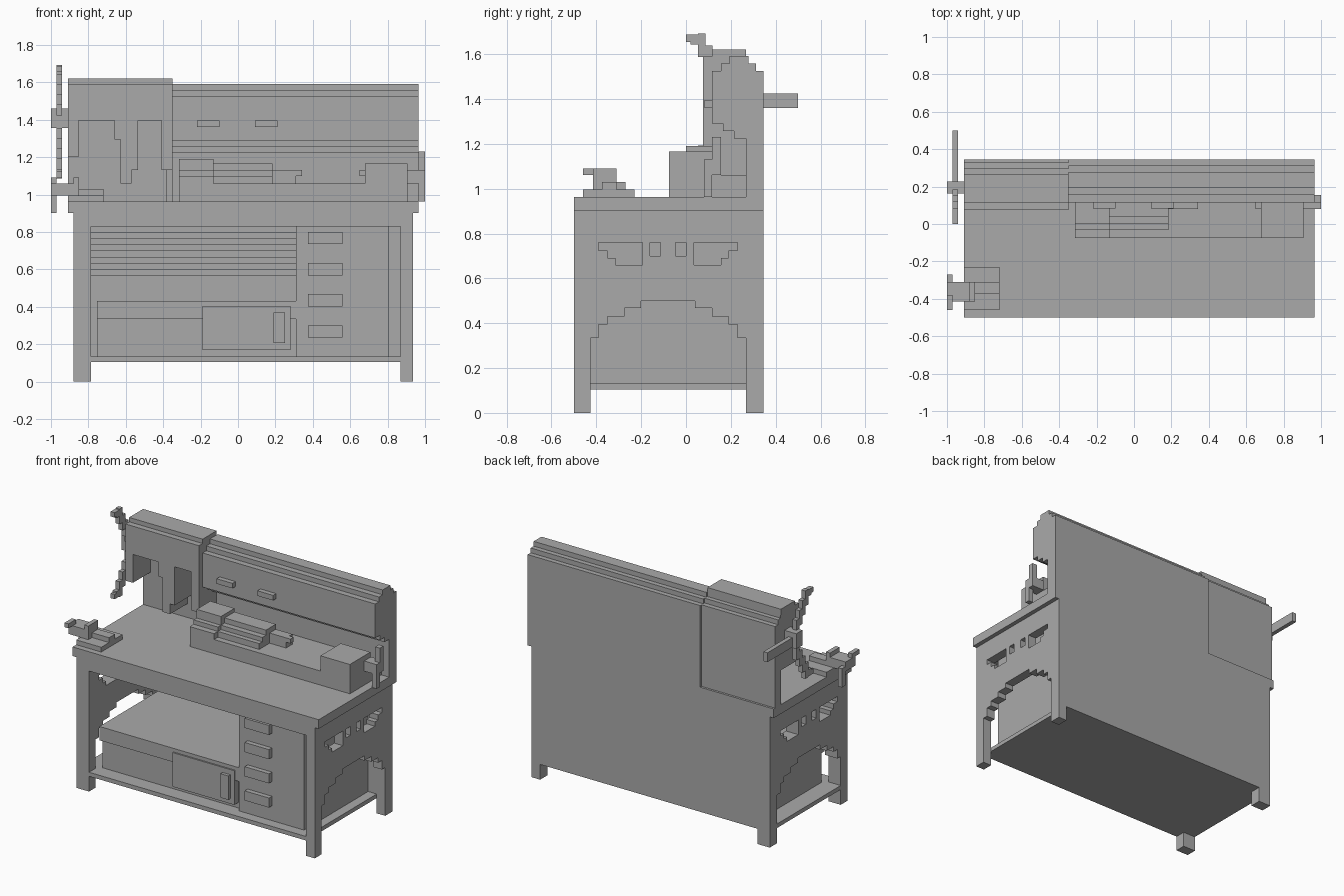
import bpy, bmesh
from mathutils import Vector

default_cube = bpy.data.objects.get("Cube")
if default_cube:
    bpy.data.objects.remove(default_cube)

grey = bpy.data.materials.new("plain_grey")
grey.use_nodes = True
grey.diffuse_color = (.4, .4, .4, 1)
grey.node_tree.nodes["Principled BSDF"].inputs["Base Color"].default_value = grey.diffuse_color


def finish(name, bm):
    bmesh.ops.recalc_face_normals(bm, faces=bm.faces)
    mesh = bpy.data.meshes.new(name)
    bm.to_mesh(mesh)
    bm.free()
    mesh.materials.append(grey)
    bpy.context.collection.objects.link(bpy.data.objects.new(name, mesh))


def box(name, x, y, z):
    """Block between the low and high value on each axis."""
    bm = bmesh.new()
    bmesh.ops.create_cube(bm, size=1)
    for vert in bm.verts:
        vert.co = [min(span) if c < 0 else max(span) for c, span in zip(vert.co, (x, y, z))]
    finish(name, bm)


def prism(name, outline, x):
    """Extrude a side outline of (y, z) points along x."""
    bm = bmesh.new()
    face = bm.faces.new([bm.verts.new((x[0], *point)) for point in outline])
    moved = bmesh.ops.extrude_face_region(bm, geom=[face], use_keep_orig=True)["geom"]
    verts = [item for item in moved if isinstance(item, bmesh.types.BMVert)]
    bmesh.ops.translate(bm, vec=Vector((x[1] - x[0], 0, 0)), verts=verts)
    finish(name, bm)


def stairs(y, z, run, rise, count):
    """Staircase points, each step going along y and then z."""
    points = [(y, z)]
    for _ in range(count):
        y += run
        points.append((y, z))
        z += rise
        points.append((y, z))
    return points


# Shared levels and planes
STEP = .033
FRONT, BACK, MIDDLE = -.5, .345, -.08
CABINET, RECESS, FACE = -.43, .267, .115
SHELF, APRON, TOP = .133, .9, .963
CROWN, CROWN_TOP = 1.525, 1.59
RIGHT_END, LEFT_END, SEAM = -.91, .965, -.35
RIGHT_LEG, LEFT_LEG = (-.88, -.785), (.87, .935)
BAY_END = .31

# Table top, base and frame
box("table_top", (RIGHT_END, LEFT_END), (FRONT, BACK), (APRON, TOP))
box("bottom_shelf", (RIGHT_LEG[0], LEFT_LEG[0]), (FRONT, BACK), (.105, SHELF))
box("front_apron", (RIGHT_LEG[1], LEFT_LEG[0]), (FRONT, CABINET), (.83, APRON))
box("back_panel", (RIGHT_LEG[0], LEFT_LEG[1]), (RECESS, BACK), (.105, APRON))

# Side panels: stepped arch below, row of pierced slots above
SLOT_LOW, SLOT_HIGH = .66, .76
foot = [(.347, 0), (.347, .333)]
crown = [(.31, .395), (.27, .43), (.195, .467), (.12, .5)]
half_arch = list(foot)
for reach, height in crown:
    half_arch += [(reach, half_arch[-1][1]), (reach, height)]
near = [(MIDDLE - reach, height) for reach, height in half_arch]
far = [(MIDDLE + reach, height) for reach, height in reversed(half_arch)]
panel = [(FRONT, SLOT_LOW), (FRONT, 0), *near, *far, (BACK, 0), (BACK, SLOT_LOW)]
slot_posts = [(0, STEP, SLOT_HIGH), (STEP, .08, .7), (.08, FACE, SLOT_HIGH),
              (.235, .27, .69), (.27, .31, .725), (.31, BACK - MIDDLE, SLOT_HIGH)]
for side, leg in (("right", RIGHT_LEG), ("left", LEFT_LEG)):
    prism(side + "_side_panel", panel, leg)
    box(side + "_side_rail", leg, (FRONT, BACK), (SLOT_HIGH, APRON))
    for inner, outer, height in slot_posts:
        for sign in (-1, 1):
            span = (MIDDLE + sign * inner, max(FRONT, MIDDLE + sign * outer))
            box(side + "_slot_post", leg, span, (SLOT_LOW, height))

# Drawer cabinet with handles
box("drawer_cabinet", (BAY_END, .805), (CABINET, RECESS), (SHELF, .85))
for index in range(4):
    low = .235 + index / 6
    box("drawer_handle", (.375, .56), (CABINET - STEP, CABINET), (low, low + 2 * STEP))

# Low cupboard with overhanging top and sliding door
cupboard = (-.755, BAY_END)
box("cupboard_body", cupboard, (CABINET + STEP, RECESS), (SHELF, .335))
box("cupboard_top", cupboard, (CABINET, RECESS), (.335, CABINET * -1))
box("cupboard_door", (-.19, .28), (CABINET - .01, CABINET + STEP), (.17, .405))
box("door_handle", (.19, .25), (CABINET - STEP, CABINET), (.205, .37))

# Stepped ledge at the rear of the open bay
ledge = stairs(RECESS - STEP, .565, -STEP, STEP, 7)
prism("bay_ledge", [(RECESS, .565), *ledge, (RECESS, ledge[-1][1])], (RIGHT_LEG[1], BAY_END))

# Long backboard: crown steps on top, stepped overhang below
rear_crown = stairs(BACK, CROWN, -STEP, STEP, 2)
front_crown = reversed(stairs(FACE, CROWN, .04, STEP, 2))
overhang = stairs(FACE, 1.29, .05, -STEP, 3)
long_profile = [(BACK, APRON), *rear_crown, *front_crown, *overhang[:-1], (RECESS, overhang[-2][1]),
                (RECESS, APRON)]
prism("long_backboard", long_profile, (SEAM, LEFT_END))
for knob in (-.16, .15):
    box("board_knob", (knob - .06, knob + .06), (FACE - STEP, FACE), (1.36, 1.395))

# Tool hood with a recess between its hanging parts
hood, hood_depth = (RIGHT_END, SEAM), (.075, RECESS)
rear = [(BACK - .015, TOP), *stairs(BACK - .015, CROWN, -STEP, STEP, 2), (RECESS, TOP)]
prism("hood_back", rear, hood)
box("hood_front", hood, hood_depth, (1.395, CROWN_TOP))
box("hood_cap", hood, (FACE, RECESS), (CROWN_TOP, 1.62))
box("hood_side", (RIGHT_END, -.853), hood_depth, (1.2, 1.395))
box("hood_tongue", (-.66, -.535), hood_depth, (1.295, 1.395))
box("hood_tongue_tip", (-.628, -.535), hood_depth, (1.13, 1.295))
box("hood_tongue_point", (-.628, -.57), hood_depth, (1.06, 1.13))
box("hood_inner_side", (-.41, SEAM), hood_depth, (1.13, 1.395))
box("hood_divider", (SEAM - STEP, SEAM), (FACE, RECESS), (TOP, CROWN_TOP))

# Three-armed winch handle beside the hood
winch, axle_y, axle_z = (-.97, -.94), .195, 1.39
box("winch_hub", (-1, RIGHT_END), (axle_y - STEP, axle_y + STEP), (1.355, 1.46))
box("winch_rear_arm", winch, (axle_y, .5), (1.36, 1.425))
for sign in (-1, 1):
    for index in range(5):
        near_y = axle_y - STEP * (index + 1.3)
        start = axle_z + sign * index * .055
        length = .045 if index == 4 else .105
        rise = sign * length
        box("winch_arm_step", winch, (near_y, near_y + STEP), (start + sign * STEP, start + sign * STEP + rise))
    tip = axle_z + sign * .265
    box("winch_arm_tip", winch, (0, STEP * 2), (tip, tip + sign * STEP))

# Bench vise with cranked handle
vise_handle, jaw_y = (-1, -.97), (-.415, -.31)
vise_top = TOP + STEP
box("vise_base", (RIGHT_END, -.72), (-.46, -.23), (TOP, vise_top))
box("vise_slide", (-.85, -.72), (-.375, -.31), (vise_top, vise_top + STEP))
box("vise_jaw", (-.88, -.85), jaw_y, (vise_top, 1.09))
box("vise_screw", (-1, -.88), jaw_y, (vise_top, 1.06))
box("vise_handle_top", vise_handle, (-.46, -.38), (1.06, 1.09))
box("vise_handle_lower", vise_handle, (-.31, -.27), (APRON, vise_top + STEP))

# Lathe: bed, stepped headstock, carriage, rest and tailstock
bed_front, bed_top = -.075, 1.06
box("lathe_bed", (-.315, .905), (bed_front, RECESS), (TOP, bed_top))
lathe_parts = {
    "headstock": ((-.315, -.13), [(bed_front, 1.1), (-STEP, 1.13), (0, 1.19)]),
    "carriage": ((-.13, .185), [(-STEP, 1.1), (0, 1.13), (.04, 1.165)]),
    "tool_rest": ((.185, BAY_END), [(.08, 1.13)]),
    "tailstock": ((.68, .905), [(bed_front, 1.165)]),
}
for name, (width, tiers) in lathe_parts.items():
    for front, height in tiers:
        box(name, width, (front, FACE + STEP), (bed_top, height))
for name, start in (("tool_rest_end", BAY_END), ("tailstock_centre", .65)):
    box(name, (start, start + STEP), (.08, FACE), (1.1, 1.13))

# Tailstock crank at the end of the bench
crank = (LEFT_END, 1)
box("crank_hub", (.905, 1), (.08, .155), (bed_top, 1.13))
box("crank_upper", crank, (FACE, .155), (1.13, 1.23))
box("crank_lower", crank, (.08, FACE), (TOP, bed_top))
